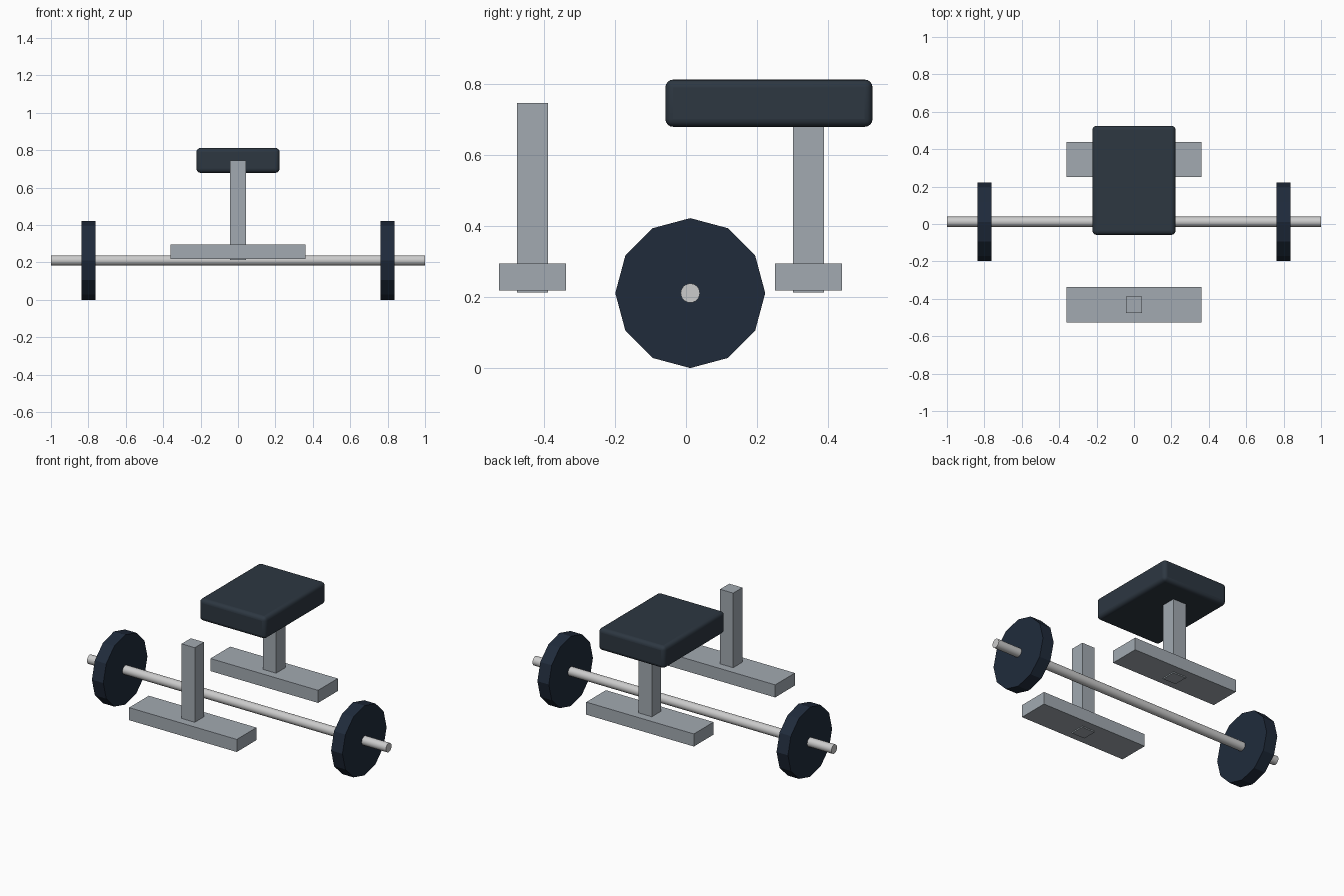
import bpy
from math import radians

if "Cube" in bpy.data.objects:
    bpy.data.objects.remove(bpy.data.objects["Cube"])


def material(name, r, g, b):
    m = bpy.data.materials.new(name)
    m.diffuse_color = (r, g, b, 1)
    m.use_nodes = True
    m.node_tree.nodes["Principled BSDF"].inputs["Base Color"].default_value = m.diffuse_color
    return m


PADDING = material("padding", 0.026, 0.038, 0.053)
RUBBER = material("rubber", 0.014, 0.024, 0.044)
FRAME = material("frame_steel", 0.36, 0.40, 0.44)
CHROME = material("chrome", 0.62, 0.65, 0.65)


def box(name, lo, hi, mat):
    bpy.ops.mesh.primitive_cube_add(size=1, location=[(a + b) / 2 for a, b in zip(lo, hi)])
    ob = bpy.context.object
    ob.name = name
    ob.scale = [b - a for a, b in zip(lo, hi)]
    bpy.ops.object.transform_apply(location=False, rotation=False, scale=True)
    ob.data.materials.append(mat)
    return ob


def rod_x(name, x, radius, length, sides, mat):
    """Cylinder lying along x, on the barbell axis."""
    bpy.ops.mesh.primitive_cylinder_add(vertices=sides, radius=radius, depth=length,
                                        location=(x, 0.012, 0.211),
                                        rotation=(0, radians(90), 0))
    ob = bpy.context.object
    ob.name = name
    bpy.ops.object.transform_apply(location=False, rotation=True, scale=False)
    ob.data.materials.append(mat)
    return ob


# padded seat with rounded edges
seat = box("seat", (-0.222, -0.058, 0.679), (0.222, 0.525, 0.812), PADDING)
bevel = seat.modifiers.new("round_edges", 'BEVEL')
bevel.width = 0.022
bevel.segments = 4
bpy.ops.object.shade_smooth_by_angle(angle=radians(35))

# front and back supports: foot bar and upright post
for side, y in (("front", -0.432), ("back", 0.345)):
    box(side + "_foot", (-0.36, y - 0.094, 0.219), (0.36, y + 0.094, 0.295), FRAME)
    box(side + "_post", (-0.044, y - 0.044, 0.212), (0.044, y + 0.044, 0.746), FRAME)

# barbell: smooth bar and two twelve-sided plates
rod_x("barbell_bar", 0, 0.027, 2.0, 24, CHROME)
bpy.ops.object.shade_smooth_by_angle(angle=radians(35))
for side, s in (("left", -1), ("right", 1)):
    rod_x(side + "_weight_plate", s * 0.80, 0.211, 0.076, 12, RUBBER)
